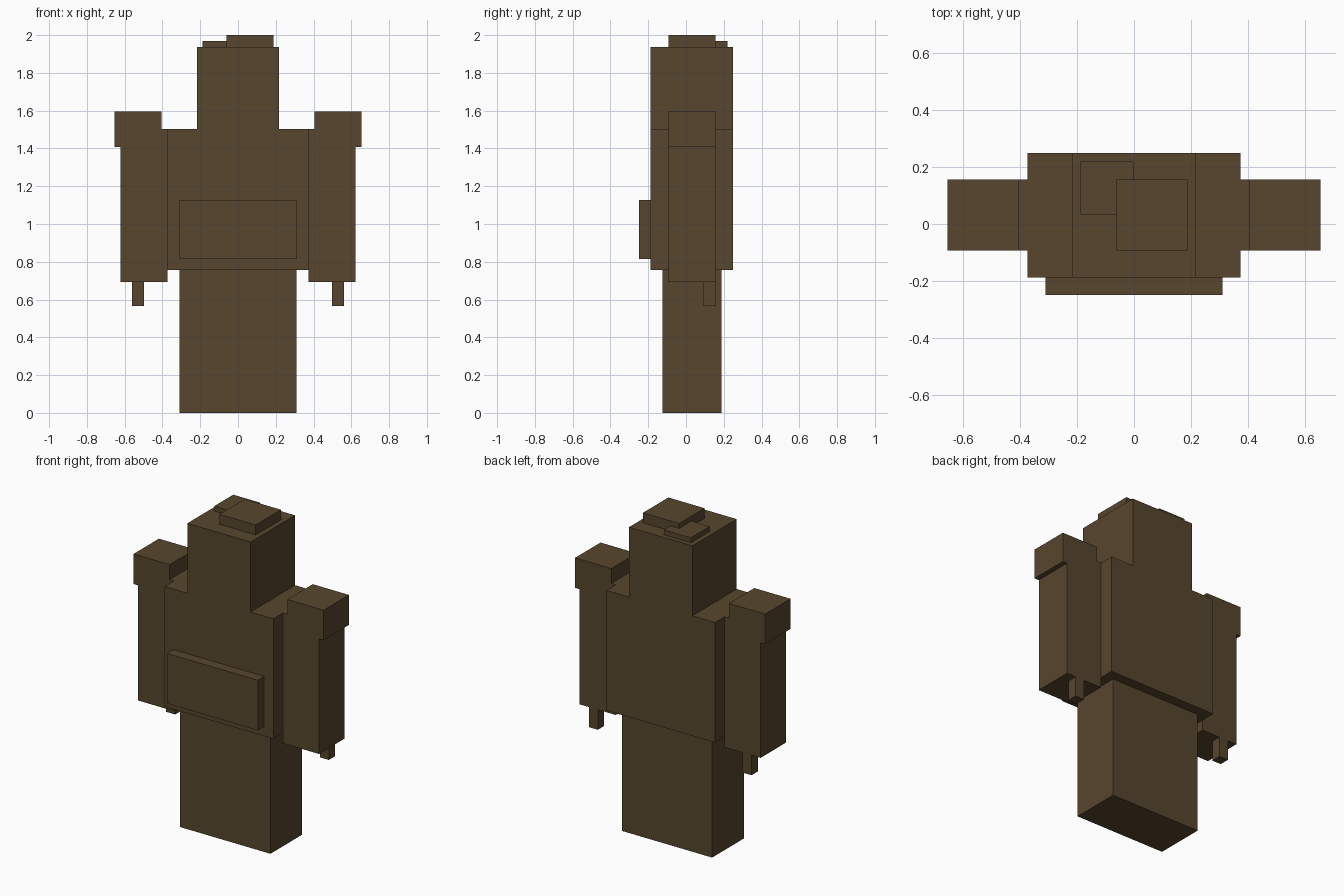
import bpy

cube = bpy.data.objects.get("Cube")
if cube:
    bpy.data.objects.remove(cube, do_unlink=True)

# Single dark brown colour
BROWN = (0.095, 0.061, 0.027, 1.0)
brown = bpy.data.materials.new("dark brown")
brown.use_nodes = True
brown.diffuse_color = BROWN
brown.node_tree.nodes["Principled BSDF"].inputs["Base Color"].default_value = BROWN


def box(name, x, y, z):
    """Flat-shaded block spanning the given (min, max) ranges."""
    spans = (x, y, z)
    bpy.ops.mesh.primitive_cube_add(size=1, location=[(a + b) / 2 for a, b in spans])
    obj = bpy.context.object
    obj.name = name
    obj.scale = [b - a for a, b in spans]
    bpy.ops.object.transform_apply(location=False, rotation=False, scale=True)
    obj.data.materials.append(brown)
    return obj


def box_pair(name, x, y, z):
    """Matching blocks on the left (+x) and right (-x)."""
    box("left_" + name, x, y, z)
    box("right_" + name, (-x[1], -x[0]), y, z)


# Lower body, torso and head
box("legs", (-0.311, 0.311), (-0.125, 0.187), (0, 0.756))
box("torso", (-0.374, 0.374), (-0.187, 0.249), (0.756, 1.503))
box("belly_plate", (-0.311, 0.311), (-0.249, -0.187), (0.815, 1.127))
box("head", (-0.218, 0.218), (-0.187, 0.249), (1.503, 1.938))

# Stepped blocks on the crown
box("crown_block", (-0.062, 0.187), (-0.093, 0.156), (1.938, 2.0))
box("crown_step", (-0.187, -0.002), (0.034, 0.22), (1.938, 1.969))

# Arms with shoulder blocks and a small claw under each
ARM_Y = (-0.093, 0.156)
box_pair("arm", (0.374, 0.623), ARM_Y, (0.692, 1.503))
box_pair("shoulder", (0.405, 0.654), ARM_Y, (1.408, 1.595))
box_pair("claw", (0.498, 0.56), (0.093, 0.156), (0.567, 0.692))
